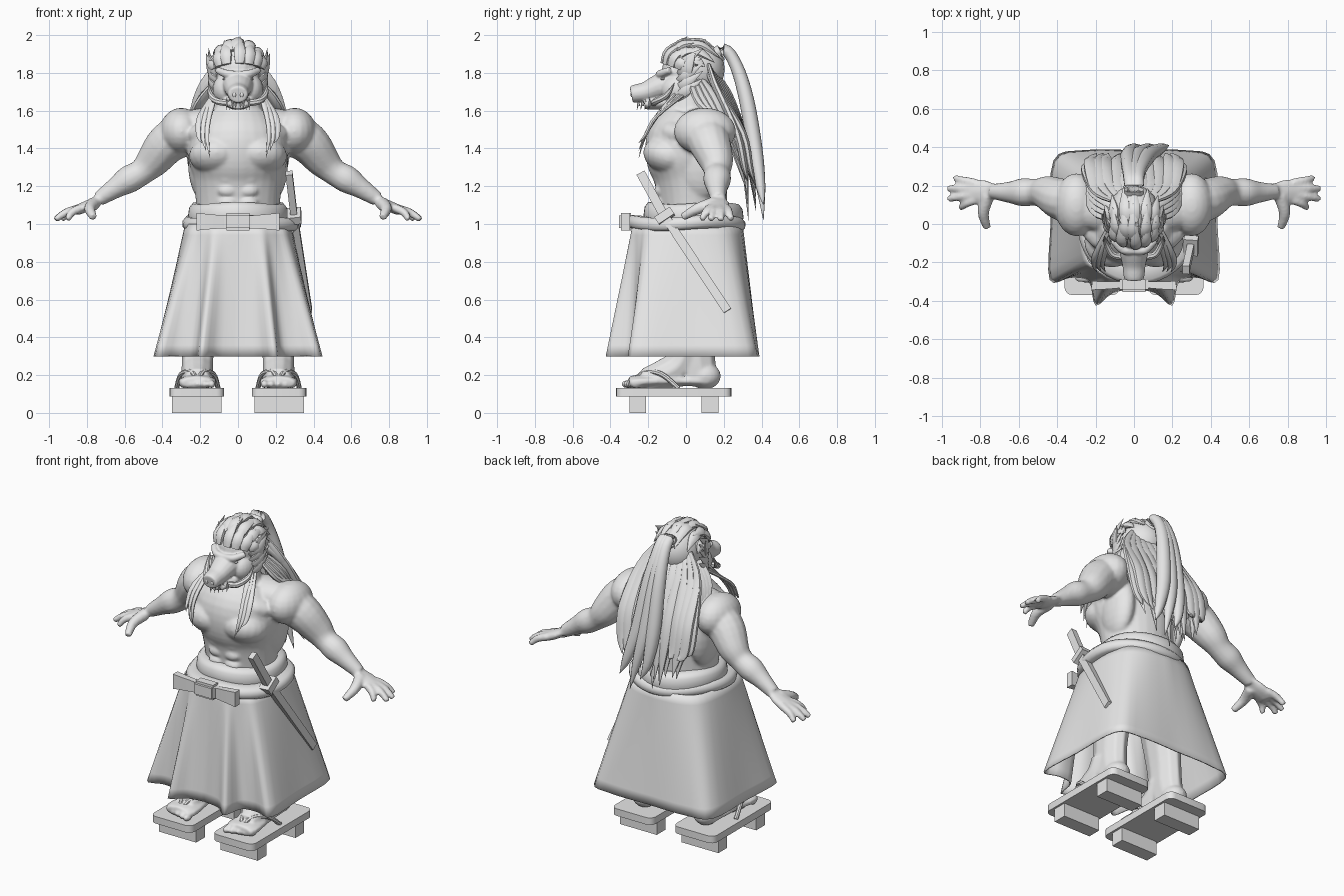
import bpy, bmesh, random
from math import sin, cos, pi, radians
from mathutils import Vector, Matrix, Euler

random.seed(4)
BOTH = (1, -1)
old = bpy.data.objects.get("Cube")
if old:
    bpy.data.objects.remove(old, do_unlink=True)

grey = bpy.data.materials.new("plain_grey")
grey.use_nodes = True
grey.diffuse_color = (.8, .8, .8, 1)
grey.node_tree.nodes["Principled BSDF"].inputs["Base Color"].default_value = grey.diffuse_color


def finish(bm, name, angle=40, voxel=None, wall=None):
    """Turn a bmesh into a shaded object, optionally fused or thickened."""
    bmesh.ops.recalc_face_normals(bm, faces=bm.faces)
    mesh = bpy.data.meshes.new(name)
    bm.to_mesh(mesh)
    bm.free()
    mesh.materials.append(grey)
    mesh.shade_smooth()
    mesh.set_sharp_from_angle(angle=radians(angle))
    obj = bpy.data.objects.new(name, mesh)
    bpy.context.collection.objects.link(obj)
    if voxel:
        fuse = obj.modifiers.new("fuse", 'REMESH')
        fuse.mode, fuse.voxel_size, fuse.use_smooth_shade = 'VOXEL', voxel, True
        relax = obj.modifiers.new("relax", 'SMOOTH')
        relax.factor, relax.iterations = .5, 8
    if wall:
        obj.modifiers.new("wall", 'SOLIDIFY').thickness = wall


def spline(pts, steps):
    """Smooth curve through points of any dimension."""
    pts = [Vector(p) for p in pts]
    pts = [pts[0]] + pts + [pts[-1]]
    result = []
    for a, b, c, d in zip(pts, pts[1:], pts[2:], pts[3:]):
        for k in range(steps):
            t = k / steps
            result.append(.5 * (2*b + (c-a)*t + (2*a-5*b+4*c-d)*t*t + (3*b-a-3*c+d)*t*t*t))
    return result + [pts[-1]]


def skin_rings(bm, rings, caps=True):
    for low, high in zip(rings, rings[1:]):
        for i in range(len(low)):
            bm.faces.new((low[i-1], low[i], high[i], high[i-1]))
    if caps:
        bm.faces.new(rings[0])
        bm.faces.new(rings[-1])


def tube(bm, pts, n=10, flat=1, out=(0, 1, 0), steps=4, sides=(1,)):
    """Loft along points (x, y, z, radius), flattened towards out."""
    for s in sides:
        path = spline([(s*x, y, z, r) for x, y, z, r in pts], steps)
        facing = Vector((s*out[0], out[1], out[2]))
        rings = []
        for i, p in enumerate(path):
            along = path[min(i+1, len(path)-1)].xyz - path[max(i-1, 0)].xyz
            side = along.cross(facing).normalized()
            up = side.cross(along).normalized()
            r = max(p.w, .001)
            turns = [2*pi*(k+.5)/n for k in range(n)]
            rings.append([bm.verts.new(p.xyz + side*r*cos(a) + up*r*flat*sin(a)) for a in turns])
        skin_rings(bm, rings)


def ball(bm, centre, size, tilt=0, sides=(1,)):
    for s in sides:
        x, y, z = centre
        place = Matrix.Translation((s*x, y, z)) @ Euler((tilt, 0, 0)).to_matrix().to_4x4()
        bmesh.ops.create_uvsphere(bm, u_segments=20, v_segments=12, radius=1,
                                  matrix=place @ Matrix.Diagonal((*size, 1)))


def box(bm, centre, size):
    bmesh.ops.create_cube(bm, size=1, matrix=Matrix.Translation(centre) @ Matrix.Diagonal((*size, 1)))


def band(name, centre, radii, profile, wave):
    """Elliptical ring with a closed profile of (offset, height)."""
    bm = bmesh.new()
    rings = []
    for k in range(48):
        a = 2*pi*k/48
        rings.append([bm.verts.new((centre[0] + (radii[0]+d)*cos(a), centre[1] + (radii[1]+d)*sin(a),
                                    z + wave*sin(3*a))) for d, z in profile])
    skin_rings(bm, rings + rings[:1], caps=False)
    finish(bm, name, 60)


# Torso, arms and hands fused into one muscular body
bm = bmesh.new()
tube(bm, [(0, .04, .98, .22), (0, .035, 1.1, .222), (0, .025, 1.25, .24), (0, .005, 1.36, .265),
          (0, .005, 1.46, .255), (0, .04, 1.57, .18)], n=28, flat=.82)
ball(bm, (.115, -.09, 1.36), (.145, .14, .1), tilt=-.3, sides=BOTH)
ball(bm, (0, -.03, 1.47), (.27, .15, .1), tilt=-.3)
ball(bm, (.19, .08, 1.33), (.075, .13, .2), sides=BOTH)
ball(bm, (.15, .08, 1.53), (.2, .12, .085), sides=BOTH)
ball(bm, (.3, .1, 1.49), (.115, .165, .125), sides=BOTH)
for z in (1.11, 1.175, 1.24):
    ball(bm, (.055, -.13, z), (.055, .04, .036), sides=BOTH)
tube(bm, [(0, .06, 1.45, .17), (0, .015, 1.58, .14), (0, .01, 1.75, .1)], n=16)
tube(bm, [(.26, .1, 1.49, .12), (.37, .125, 1.43, .112), (.45, .16, 1.335, .092), (.51, .165, 1.275, .071),
          (.58, .165, 1.235, .074), (.65, .165, 1.19, .056), (.74, .17, 1.13, .039)], n=14, sides=BOTH)
tube(bm, [(.72, .17, 1.14, .04), (.79, .17, 1.1, .064), (.86, .17, 1.07, .062)],
     flat=.45, out=(.4, 0, 1), sides=BOTH)
for y, tip_x, tip_y in ((.215, .935, .24), (.187, .97, .185), (.155, .967, .13), (.125, .905, .083)):
    tube(bm, [(.83, y, 1.085, .024), ((.85+tip_x)/2, (y+tip_y)/2, 1.062, .022), (tip_x, tip_y, 1.022, .017)],
         sides=BOTH, out=(0, 0, 1))
tube(bm, [(.76, .15, 1.11, .037), (.785, .06, 1.08, .031), (.765, -.02, 1.035, .021)], out=(0, 0, 1), sides=BOTH)
finish(bm, "body", voxel=.009)

# Legs and feet
bm = bmesh.new()
tube(bm, [(.16, .02, .9, .11), (.2, .03, .45, .08), (.21, .035, .28, .077), (.215, .065, .17, .068)],
     flat=1.6, sides=BOTH)
ball(bm, (.215, .1, .195), (.075, .085, .07), sides=BOTH)
tube(bm, [(.212, .0, .33, .085), (.215, -.04, .25, .085), (.215, -.12, .2, .085), (.215, -.22, .165, .07)],
     out=(1, 0, 0), sides=BOTH)
tube(bm, [(.215, .12, .165, .07), (.215, -.08, .17, .085), (.215, -.24, .165, .105), (.215, -.3, .16, .09)],
     flat=.36, out=(0, 0, 1), sides=BOTH)
for k in range(5):
    ball(bm, (.14 + .037*k, -.31 + .012*k, .152), (.021, .035, .022), sides=BOTH)
finish(bm, "legs", voxel=.008)

# Wooden sandals with two teeth each, and their straps
for s, label in ((1, "left"), (-1, "right")):
    bm = bmesh.new()
    box(bm, (.218*s, -.065, .108), (.288, .61, .045))
    upright = [e for e in bm.edges if abs(e.verts[0].co.z - e.verts[1].co.z) > .01]
    bmesh.ops.bevel(bm, geom=upright, offset=.04, segments=4, affect='EDGES', profile=.5)
    for y in (-.255, .127):
        box(bm, (.218*s, y, .043), (.262, .088, .086))
    finish(bm, label + "_sandal", 30)
bm = bmesh.new()
for w in BOTH:
    tube(bm, [(.215, -.28, .16, .013), (.215 + .03*w, -.22, .215, .014), (.215 + .085*w, -.13, .205, .014),
              (.215 + .11*w, -.04, .13, .013)], n=8, out=(0, 0, 1), sides=BOTH)
finish(bm, "sandal_straps")

# Pleated skirt: each entry pairs a waist point with a hem point
outline = [(0, -.285, 0, -.34), (.06, -.285, .11, -.36), (.12, -.28, .2, -.425), (.16, -.265, .235, -.3),
           (.2, -.235, .33, -.28), (.25, -.18, .44, -.29), (.28, 0, .435, 0), (.25, .19, .42, .33),
           (.15, .275, .26, .385), (0, .3, 0, .385)]
half = spline(outline, 4)
loop = half + [Vector((-p[0], p[1], -p[2], p[3])) for p in half[-2:0:-1]]
bm = bmesh.new()
rows = []
for k in range(13):
    t = k / 12
    rows.append([bm.verts.new((p[0] + (p[2]-p[0])*t, p[1] + (p[3]-p[1])*t, 1 - .7*t)) for p in loop])
skin_rings(bm, rows, caps=False)
finish(bm, "skirt", 75, wall=.008)

# Waistband, belt and bow
band("waistband", (0, .04), (.225, .225), [(-.03, 1), (.03, 1), (.04, 1.04), (.034, 1.085), (.015, 1.11), (-.03, 1.11)], .006)
band("belt", (.02, 0), (.285, .285), [(-.06, .975), (.01, .97), (.028, .985), (.03, 1.015), (.01, 1.04), (-.06, 1.035)], .008)
bm = bmesh.new()
box(bm, (0, -.315, 1.012), (.15, .08, .095))
bmesh.ops.bevel(bm, geom=bm.edges[:], offset=.015, segments=2, affect='EDGES')
tube(bm, [(.05, -.315, 1.01, .045), (.14, -.32, 1.012, .055), (.22, -.32, 1.012, .066)], n=4, flat=.5, sides=BOTH)
finish(bm, "belt_bow", 30)

# Sheathed sword tucked through the belt
pommel, collar, tip = Vector((.27, -.24, 1.27)), Vector((.295, -.125, 1.06)), Vector((.375, .22, .54))
for name, start, end, r in (("sword_handle", pommel, collar, .034), ("scabbard", collar, tip, .033),
                            ("sword_guard", collar, collar.lerp(tip, .07), .07)):
    bm = bmesh.new()
    tube(bm, [(*start, r), (*end, r)], n=4, flat=.75, out=(1, 0, 0), steps=1)
    finish(bm, name, 30)

# Head with boar snout, brow and lower jaw
bm = bmesh.new()
ball(bm, (0, .03, 1.8), (.125, .16, .155))
ball(bm, (.07, -.04, 1.71), (.065, .09, .08), sides=BOTH)
tube(bm, [(0, -.02, 1.755, .1), (0, -.13, 1.73, .08), (0, -.21, 1.7, .062), (0, -.265, 1.69, .056),
          (0, -.29, 1.685, .05)], n=16, out=(0, 0, 1), flat=.88)
tube(bm, [(0, .02, 1.68, .1), (0, -.11, 1.645, .08), (0, -.22, 1.635, .055)], n=16, out=(0, 0, 1), flat=.5)
tube(bm, [(.0, -.14, 1.79, .02), (.06, -.135, 1.795, .022), (.11, -.085, 1.815, .018)],
     out=(0, 0, 1), sides=BOTH)
finish(bm, "head", voxel=.006)

# Eyes and nostrils
bm = bmesh.new()
ball(bm, (.06, -.122, 1.768), (.022, .014, .008), sides=BOTH)
ball(bm, (.02, -.287, 1.685), (.01, .007, .014), sides=BOTH)
finish(bm, "eyes_and_nostrils")

# Tusks and teeth
bm = bmesh.new()
tube(bm, [(.055, -.17, 1.64, .018), (.11, -.16, 1.65, .018), (.145, -.1, 1.685, .015), (.155, -.06, 1.75, .001)],
     out=(0, 0, 1), n=8, sides=BOTH)
for k in range(4):
    x, y = .012 + .016*k, -.25 + .02*k
    tube(bm, [(x, y, 1.625, .008), (x, y - .005, 1.67, .001)], n=6, steps=1, sides=BOTH)
    tube(bm, [(x, y, 1.65, .007), (x, y - .01, 1.605, .001)], n=6, steps=1, sides=BOTH)
finish(bm, "tusks_and_teeth")

# Pointed ears with fur swept back along the cheeks
bm = bmesh.new()
tube(bm, [(.11, -.01, 1.76, .02), (.145, .0, 1.82, .04), (.17, .05, 1.905, .001)], flat=.35, out=(1, -.4, 0), sides=BOTH)
for k in range(5):
    z = 1.67 + .04*k
    tube(bm, [(.1, -.07 + .01*k, z, .014), (.145, .0, z + .035, .027), (.155, .09, z + .1, .001)],
         n=8, flat=.4, out=(1, 0, 0), sides=BOTH)
finish(bm, "ears_and_cheek_fur")

CROWN = Vector((0, .03, 1.8))


def scalp(across, back, lift):
    u, v = radians(across), radians(back)
    return Vector((.14*sin(u), -.16*cos(u)*cos(v), .16*cos(u)*sin(v))) * lift + CROWN


# Long overlapping tufts swept from the hairline over the crown
bm = bmesh.new()
ball(bm, (0, .055, 1.82), (.132, .15, .145))
for back, reach in ((18, 66), (48, 66), (80, 75)):
    for across in range(-66, 67, 22):
        jitter = random.uniform(-4, 4)
        knots = [(0, 1, .024), (reach*.4, 1.08, .032), (reach, 1.2 + random.uniform(-.03, .03), .001)]
        middle = scalp(across, back + reach/2, 1) - CROWN
        tube(bm, [(*scalp(across + jitter, back + d, lift), r) for d, lift, r in knots],
             n=8, flat=.6, out=middle)
finish(bm, "crown_hair")

# Ponytail rising from its tie and tapering down the back
bm = bmesh.new()
for k in range(-1, 2):
    drift = .018 * k
    tube(bm, [(drift, .12, 1.87, .032), (drift, .2, 1.925, .034), (drift*1.2, .265, 1.84, .038),
              (drift*2 + .01, .32, 1.66, .044), (drift*3 + .03, .365, 1.4, .044),
              (drift*4 + .07, .395, 1.2, .028), (drift*4 + .11, .41, 1.02 + .08*abs(k), .001)], n=10, flat=.9)
tube(bm, [(0, .13, 1.86, .05), (0, .17, 1.905, .048)], n=14, steps=1)
finish(bm, "ponytail")

# Loose hair: two layers on the back and drapes behind the shoulders
bm = bmesh.new()
for layer in (0, 1):
    for k in range(-5, 6):
        end = random.uniform(1.03, 1.25) + .025*abs(k)
        sway = random.uniform(-.02, .02)
        tube(bm, [(.022*k, .12, 1.84 - .05*layer, .02), (.038*k, .22 - .01*abs(k), 1.7, .036),
                  (.044*k + sway, .3 - .03*layer, 1.48, .04), (.043*k + sway, .34 - .03*layer, 1.3, .032),
                  (.038*k + sway, .37 - .04*layer, end - .02, .001)], n=8, flat=.55)
for k in range(4):
    tube(bm, [(.11, .03 + .02*k, 1.76, .02), (.2, .08 + .03*k, 1.64, .038),
              (.24 - .01*k, .24, 1.52 - .02*k, .038), (.24 - .02*k, .32, 1.33 - .05*k, .001)],
         n=8, flat=.5, out=(.6, .6, .5), sides=BOTH)
finish(bm, "loose_hair")

# Thin locks falling over the chest
bm = bmesh.new()
for k in range(3):
    tube(bm, [(.115, -.05 + .03*k, 1.7, .015), (.155 + .022*k, -.155, 1.57, .017), (.165 + .022*k, -.215, 1.47, .013),
              (.148 + .022*k, -.25, 1.35 + .04*k, .001)], n=8, flat=.6, out=(.3, -1, .3), sides=BOTH)
finish(bm, "chest_locks")
